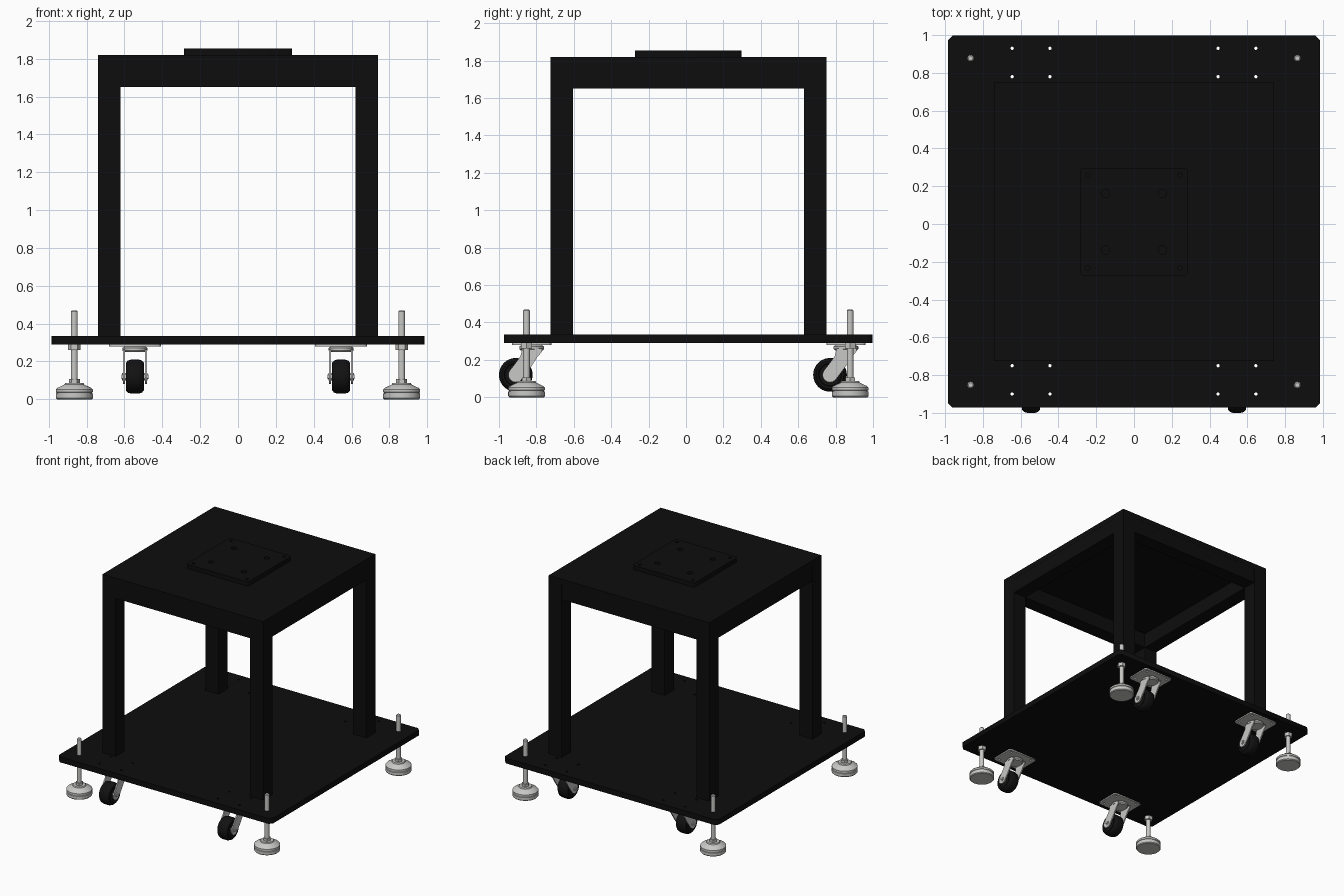
import bpy
import bmesh
from math import pi, sin, cos, radians

cube = bpy.data.objects.get("Cube")
if cube:
    bpy.data.objects.remove(cube, do_unlink=True)

YC = 0.0125          # table centre along y


def material(name, rgb, rough=0.5):
    m = bpy.data.materials.new(name)
    m.use_nodes = True
    m.diffuse_color = (*rgb, 1)
    b = m.node_tree.nodes["Principled BSDF"]
    b.inputs["Base Color"].default_value = (*rgb, 1)
    b.inputs["Roughness"].default_value = rough
    return m


BLACK = material("black paint", (0.004, 0.004, 0.004))
RUBBER = material("black rubber", (0.006, 0.006, 0.006), 0.8)
STEEL = material("light steel", (0.58, 0.58, 0.57))


def activate(ob):
    bpy.ops.object.select_all(action="DESELECT")
    ob.select_set(True)
    bpy.context.view_layer.objects.active = ob


def link(ob, mat):
    bpy.context.collection.objects.link(ob)
    ob.data.materials.append(mat)
    activate(ob)
    return ob


def box(name, lo, hi, mat):
    bm = bmesh.new()
    bmesh.ops.create_cube(bm, size=1)
    for v in bm.verts:
        v.co = [a + (c + 0.5) * (b - a) for a, b, c in zip(lo, hi, v.co)]
    me = bpy.data.meshes.new(name)
    bm.to_mesh(me)
    bm.free()
    return link(bpy.data.objects.new(name, me), mat)


def lathe(name, profile, loc, mat, steps=32, rot=(0, 0, 0)):
    """Revolve (radius, height) points around the local z axis."""
    bm = bmesh.new()
    vs = [bm.verts.new((r, 0, z)) for r, z in profile]
    es = [bm.edges.new(p) for p in zip(vs, vs[1:])]
    bmesh.ops.spin(bm, geom=vs + es, cent=(0, 0, 0), axis=(0, 0, 1),
                   angle=2 * pi, steps=steps, use_merge=True)
    bmesh.ops.remove_doubles(bm, verts=bm.verts, dist=1e-5)
    bmesh.ops.recalc_face_normals(bm, faces=bm.faces)
    me = bpy.data.meshes.new(name)
    bm.to_mesh(me)
    bm.free()
    ob = link(bpy.data.objects.new(name, me), mat)
    ob.location, ob.rotation_euler = loc, rot
    if steps > 6:
        bpy.ops.object.shade_smooth_by_angle(angle=radians(35))
    return ob


def rod(name, r, z0, z1, loc, mat, steps=24, rot=(0, 0, 0)):
    return lathe(name, [(0, z0), (r, z0), (r, z1), (0, z1)], loc, mat, steps, rot)


def circle(x, y, r, n=16):
    return [(x + r * cos(2 * pi * i / n), y + r * sin(2 * pi * i / n)) for i in range(n)]


def chamfered(hx, hy, c):
    return [(hx, hy - c), (hx - c, hy), (c - hx, hy), (-hx, hy - c),
            (-hx, c - hy), (c - hx, -hy), (hx - c, -hy), (hx, c - hy)]


def sheet(name, outlines, thick, loc, mat, rot=(0, 0, 0)):
    """Flat plate from an outer outline and optional hole outlines."""
    cu = bpy.data.curves.new(name, "CURVE")
    cu.dimensions, cu.fill_mode, cu.extrude = "2D", "BOTH", thick / 2
    for pts in outlines:
        sp = cu.splines.new("POLY")
        sp.points.add(len(pts) - 1)
        for p, (x, y) in zip(sp.points, pts):
            p.co = (x, y, 0, 1)
        sp.use_cyclic_u = True
    ob = link(bpy.data.objects.new(name, cu), mat)
    ob.location, ob.rotation_euler = loc, rot
    bpy.ops.object.convert(target="MESH")
    return bpy.context.view_layer.objects.active


SIDES = [("front_right", -1, -1), ("front_left", 1, -1),
         ("back_right", -1, 1), ("back_left", 1, 1)]
CX = 0.545                       # caster x
CY = {-1: -0.825, 1: 0.855}      # caster swivel y

# Base plate with caster bolt holes
holes = [circle(sx * CX + dx, CY[sy] - YC + dy, 0.009, 10)
         for _, sx, sy in SIDES for dx in (-0.1, 0.1) for dy in (-0.075, 0.075)]
sheet("base_plate", [chamfered(0.985, 0.985, 0.025)] + holes, 0.045,
      (0, YC, 0.3125), BLACK)

# Legs, top rails and table top
for tag, sx, sy in SIDES:
    x, y = sx * 0.68, YC + sy * 0.6775
    box("leg_" + tag, (x - 0.06, y - 0.06, 0.335), (x + 0.06, y + 0.06, 1.775), BLACK)
for tag, s in (("front", -1), ("back", 1)):
    y = YC + s * 0.6775
    box("rail_" + tag, (-0.62, y - 0.059, 1.65), (0.62, y + 0.059, 1.775), BLACK)
for tag, s in (("right", -1), ("left", 1)):
    x = s * 0.68
    box("rail_" + tag, (x - 0.059, YC - 0.6175, 1.65), (x + 0.059, YC + 0.6175, 1.775), BLACK)
box("table_top", (-0.74, YC - 0.7375, 1.775), (0.74, YC + 0.7375, 1.82), BLACK)

# Mounting plate with its bolt holes
holes = [circle(sx * d, sy * d, r) for _, sx, sy in SIDES
         for d, r in ((0.15, 0.022), (0.245, 0.012))]
sheet("mounting_plate", [chamfered(0.285, 0.285, 0.012)] + holes, 0.035,
      (0, YC, 1.8375), BLACK)

# Levelling feet
FOOT = [(0, 0), (0.092, 0), (0.098, 0.006), (0.098, 0.03), (0.094, 0.032), (0.094, 0.036),
        (0.098, 0.038), (0.098, 0.052), (0.09, 0.06), (0.052, 0.078), (0.048, 0.086), (0, 0.086)]
for tag, sx, sy in SIDES:
    p = (sx * 0.865, YC + sy * 0.865, 0)
    lathe("foot_pad_" + tag, FOOT, p, STEEL, 40)
    lathe("foot_rod_" + tag, [(0, 0.08), (0.018, 0.08), (0.018, 0.464), (0.012, 0.47), (0, 0.47)],
          p, STEEL, 20)
    rod("foot_lower_nut_" + tag, 0.029, 0.08, 0.106, p, STEEL, 6)
    rod("foot_upper_nut_" + tag, 0.033, 0.26, 0.29, p, STEEL, 6)

# Swivel casters, all trailing towards the front
AY, AZ = -0.085, 0.12            # axle relative to swivel
WHEEL = [(0, -0.036), (0.058, -0.036), (0.062, -0.045), (0.074, -0.047), (0.085, -0.037),
         (0.09, -0.02), (0.09, 0.02), (0.085, 0.037), (0.074, 0.047), (0.062, 0.045),
         (0.058, 0.036), (0, 0.036)]
arc = [(AY + 0.04 * cos(radians(a)), AZ + 0.04 * sin(radians(a)))
       for a in range(-30, -211, -20)]
FORK = [(-0.05, 0.262), (0.056, 0.262), (0.056, 0.245), (0.03, 0.215), (-0.005, 0.16)] + arc \
    + [(-0.085, 0.185), (-0.06, 0.22)]
TO_X = (0, pi / 2, 0)
for tag, sx, sy in SIDES:
    x, y = sx * CX, CY[sy]
    bolts = [circle(dx, dy, 0.009, 10) for dx in (-0.1, 0.1) for dy in (-0.075, 0.075)]
    sheet("caster_plate_" + tag, [chamfered(0.137, 0.105, 0.015)] + bolts, 0.01,
          (x, y, 0.285), STEEL)
    lathe("caster_bearing_" + tag, [(0, 0.28), (0.052, 0.28), (0.066, 0.272), (0.066, 0.258),
                                    (0.058, 0.25), (0, 0.25)], (x, y, 0), STEEL)
    for side, s in (("right", -1), ("left", 1)):
        sheet(f"caster_fork_{side}_{tag}", [FORK], 0.01, (x + s * 0.058, y, 0), STEEL,
              (pi / 2, 0, pi / 2))
    axle = (x, y + AY, AZ)
    lathe("caster_wheel_" + tag, WHEEL, axle, RUBBER, 40, TO_X)
    rod("caster_axle_" + tag, 0.012, -0.072, 0.072, axle, STEEL, 16, TO_X)
    rod("caster_axle_nut_" + tag, 0.02, -0.068, 0.068, axle, STEEL, 6, TO_X)
